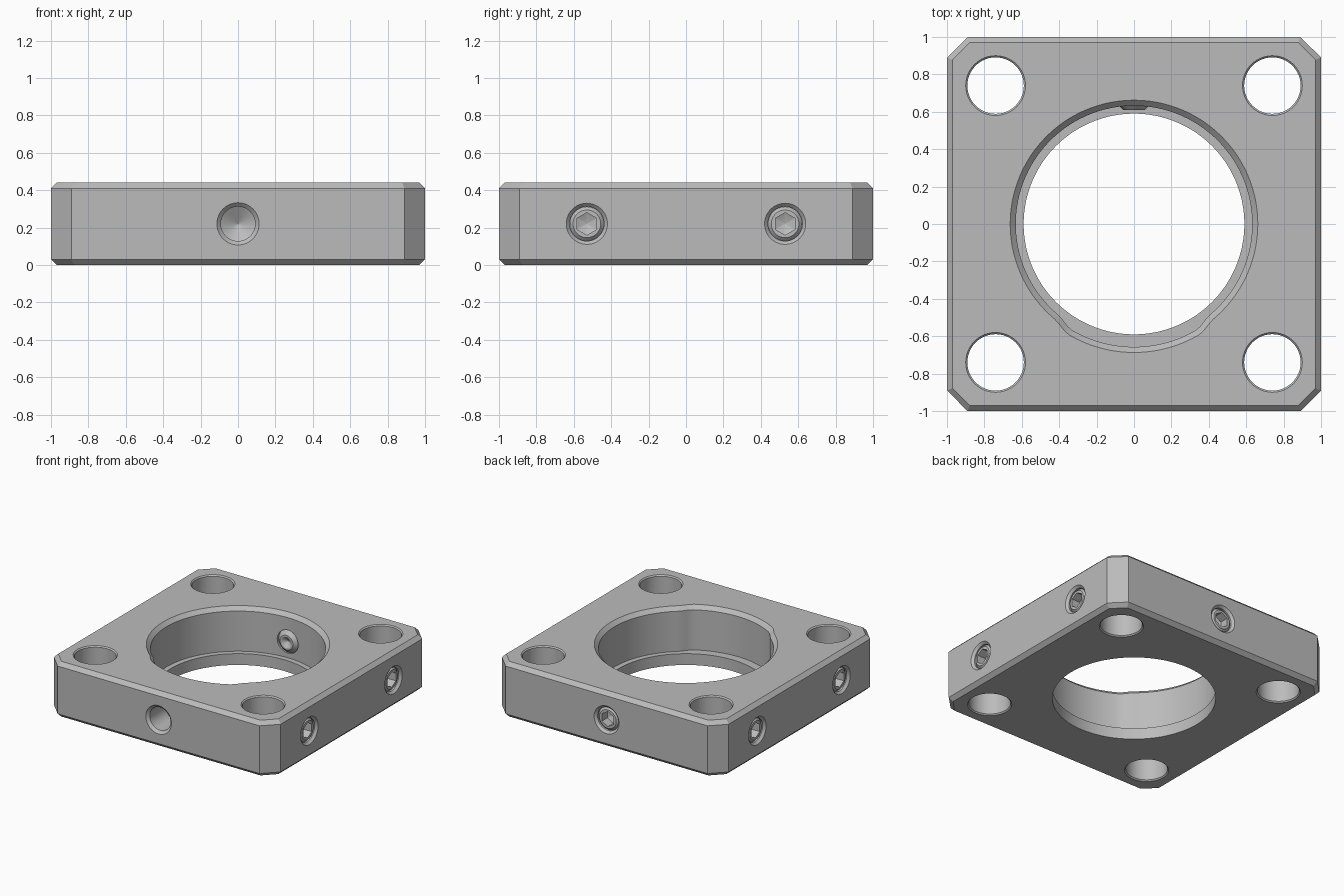
import bpy, bmesh
from math import sin, cos, tan, pi, radians, degrees
from mathutils import Matrix, Vector

if "Cube" in bpy.data.objects:
    bpy.data.objects.remove(bpy.data.objects["Cube"])

H = 0.44        # plate thickness
MID = H / 2     # height of the side screws
C = 0.03        # edge chamfer

grey = bpy.data.materials.new("machined grey")
grey.use_nodes = True
COLOUR = (0.5, 0.5, 0.5, 1)
grey.diffuse_color = COLOUR
grey.node_tree.nodes["Principled BSDF"].inputs["Base Color"].default_value = COLOUR


def loft(name, rings, matrix=Matrix()):
    """Closed solid skinned through rings of equal point count."""
    bm = bmesh.new()
    loops = [[bm.verts.new(matrix @ Vector(p)) for p in ring] for ring in rings]
    n = len(loops[0])
    for a, b in zip(loops, loops[1:]):
        for i in range(n):
            j = (i + 1) % n
            bm.faces.new((a[i], a[j], b[j], b[i]))
    bm.faces.new(loops[0])
    bm.faces.new(loops[-1])
    bmesh.ops.recalc_face_normals(bm, faces=bm.faces)
    mesh = bpy.data.meshes.new(name)
    bm.to_mesh(mesh)
    bm.free()
    mesh.materials.append(grey)
    obj = bpy.data.objects.new(name, mesh)
    bpy.context.collection.objects.link(obj)
    return obj


def circle(r, z, n=48):
    return [(r * cos(2 * pi * i / n), r * sin(2 * pi * i / n), z) for i in range(n)]


def hexagon(r, z, n=48):
    pts = []
    for i in range(n):
        a = 2 * pi * i / n
        d = r * cos(pi / 6) / cos(a % (pi / 3) - pi / 6)
        pts.append((d * cos(a), d * sin(a), z))
    return pts


def octagon(inset, z):
    s = 1 - inset
    k = 0.89 - inset * tan(pi / 8)
    return [(s, -k, z), (s, k, z), (k, s, z), (-k, s, z),
            (-s, k, z), (-s, -k, z), (-k, -s, z), (k, -s, z)]


def bore_ring(r, z, bulge=0.0, n=144):
    """Circle with a shallow relief towards the front."""
    pts = []
    for i in range(n):
        a = 2 * pi * i / n
        off = abs(degrees(a) - 270)
        t = min(max((40 - off) / 10, 0), 1)
        d = r + bulge * t * t * (3 - 2 * t)
        pts.append((d * cos(a), d * sin(a), z))
    return pts


def on_side(direction, along):
    """Local z points out of the given side face."""
    z = Vector(direction)
    x = Vector((0, 0, 1))
    y = z.cross(x)
    m = Matrix((x, y, z)).transposed().to_4x4()
    m.translation = z - y * along + Vector((0, 0, MID))
    return m


def smooth(obj):
    bpy.ops.object.select_all(action='DESELECT')
    obj.select_set(True)
    bpy.context.view_layer.objects.active = obj
    bpy.ops.object.shade_smooth_by_angle(angle=radians(28))


def cut(target, cutter):
    bpy.context.view_layer.objects.active = target
    mod = target.modifiers.new("cut", 'BOOLEAN')
    mod.operation = 'DIFFERENCE'
    mod.solver = 'EXACT'
    mod.object = cutter
    bpy.ops.object.modifier_apply(modifier=mod.name)
    bpy.data.objects.remove(cutter)


# Chamfered square plate with clipped corners
plate = loft("plate", [octagon(C, 0), octagon(0, C), octagon(0, H - C), octagon(C, H)])

# Stepped central bore with front relief and top chamfer
LEDGE, BULGE = 0.09, 0.025
cut(plate, loft("bore_cutter", [
    bore_ring(0.59, -0.1), bore_ring(0.59, LEDGE),
    bore_ring(0.632, LEDGE, BULGE), bore_ring(0.632, H - C, BULGE),
    bore_ring(0.682, H + 0.02, BULGE)]))

# Four corner rod holes
for sx in (-1, 1):
    for sy in (-1, 1):
        cut(plate, loft("rod_hole_cutter", [
            circle(0.17, -0.01), circle(0.151, 0.009),
            circle(0.151, H - 0.009), circle(0.17, H + 0.01)],
            Matrix.Translation((sx * 0.74, sy * 0.74, 0))))

# Blind mounting hole in the front with a conical bottom
cut(plate, loft("front_hole_cutter", [
    circle(0.133, 0.02), circle(0.113, 0), circle(0.092, -0.02),
    circle(0.092, -0.22), circle(0.001, -0.275)], on_side((0, -1, 0), 0)))

# Set screws: name, outward direction, offset along the face, length
screws = [("back_set_screw", (0, 1, 0), 0, 0.39)]
for side, sx in (("left", 1), ("right", -1)):
    for end, off in (("front", -0.53), ("back", 0.53)):
        screws.append((f"{side}_{end}_set_screw", (sx, 0, 0), off * sx, 0.17))

for name, direction, along, length in screws:
    m = on_side(direction, along)
    hole_end = -0.5 if name.startswith("back") else -length
    cut(plate, loft("screw_hole_cutter", [
        circle(0.13, 0.02), circle(0.11, 0), circle(0.092, -0.018),
        circle(0.092, hole_end)], m))
    # Headless screw with hex socket and cupped tip
    screw = loft(name, [
        circle(0.001, 0.03 - length), circle(0.045, -length), circle(0.058, -length),
        circle(0.0915, 0.033 - length), circle(0.0915, -0.032), circle(0.074, -0.015),
        hexagon(0.06, -0.015), hexagon(0.06, -0.085), circle(0.001, -0.11)], m)
    smooth(screw)

smooth(plate)
